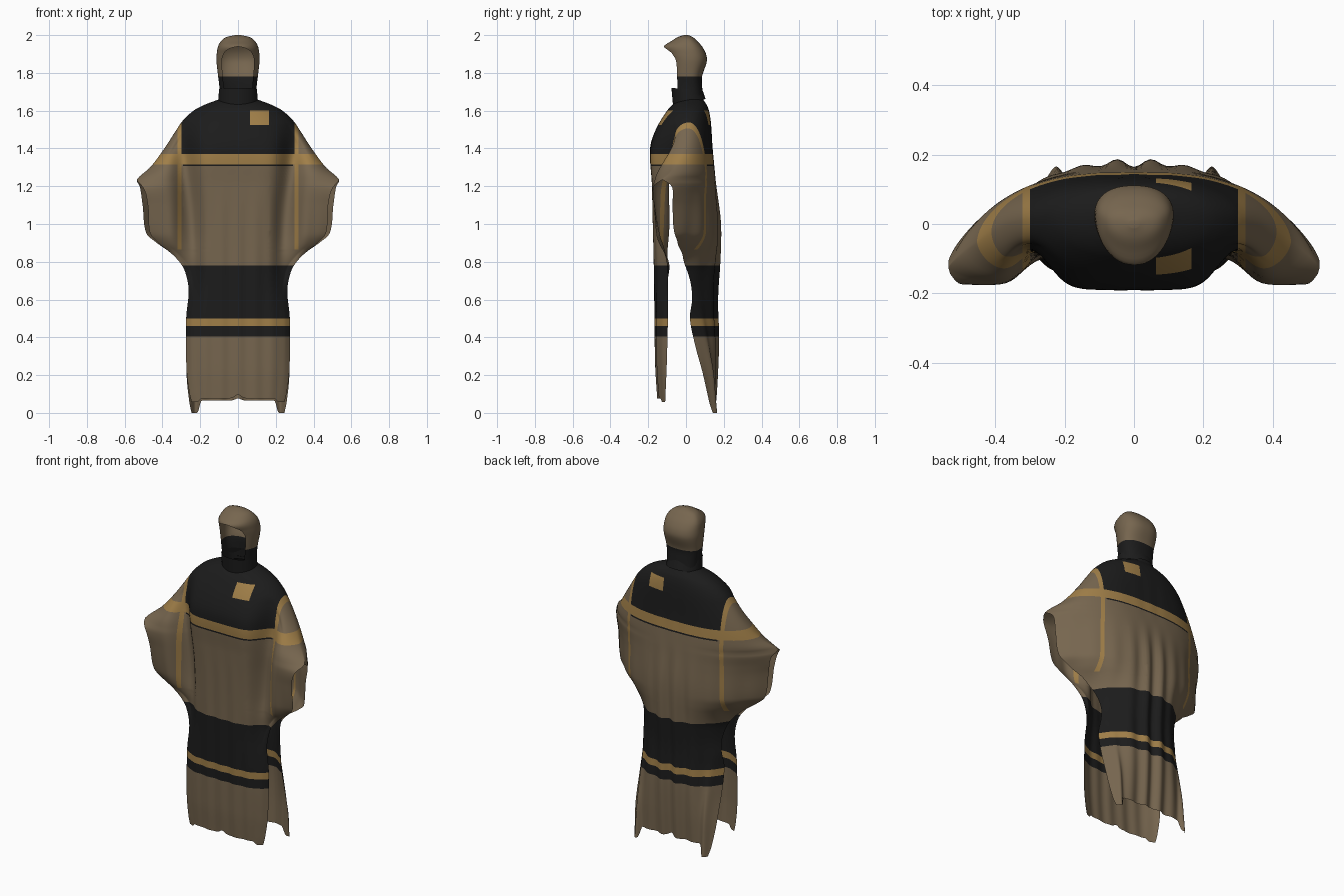
import bpy, bmesh, math

if "Cube" in bpy.data.objects:
    bpy.data.objects.remove(bpy.data.objects["Cube"])


def curve(*keys):
    """Smooth function through (z, value) keys given in rising z."""
    n = len(keys)

    def slope(i):
        a, b = keys[max(i - 1, 0)], keys[min(i + 1, n - 1)]
        return (b[1] - a[1]) / (b[0] - a[0])

    def f(z):
        z = min(max(z, keys[0][0]), keys[-1][0])
        i = max(k for k in range(n - 1) if keys[k][0] <= z)
        (z0, v0), (z1, v1) = keys[i], keys[i + 1]
        h = z1 - z0
        t = (z - z0) / h
        return (v0 * (1 + 2 * t) * (1 - t) ** 2 + h * slope(i) * t * (1 - t) ** 2
                + v1 * t * t * (3 - 2 * t) + h * slope(i + 1) * t * t * (t - 1))
    return f


def bump(x, centre, size):
    return math.exp(-((x - centre) / size) ** 2)


def material(name, rgb):
    m = bpy.data.materials.new(name)
    m.diffuse_color = (*rgb, 1)
    m.use_nodes = True
    m.node_tree.nodes["Principled BSDF"].inputs["Base Color"].default_value = m.diffuse_color
    return m


BROWN, BLACK, GOLD = 0, 1, 2
mats = [material("brown_cloth", (0.182, 0.132, 0.078)),
        material("black_cloth", (0.0115, 0.0115, 0.0115)),
        material("gold_trim", (0.35, 0.21, 0.065))]


def add_grid(bm, rows):
    vs = [[bm.verts.new(p) for p in r] for r in rows]
    for a, b in zip(vs, vs[1:]):
        for i in range(len(a) - 1):
            bm.faces.new((a[i], a[i + 1], b[i + 1], b[i]))


def finish(bm, name, zcuts, xcuts, rule):
    """Weld, cut along colour borders, colour faces by rule, shade smooth."""
    bmesh.ops.remove_doubles(bm, verts=bm.verts, dist=0.0004)
    for axis, cuts in ((2, zcuts), (0, xcuts)):
        for c in cuts:
            co, no = [0, 0, 0], [0, 0, 0]
            co[axis], no[axis] = c, 1
            bmesh.ops.bisect_plane(bm, geom=bm.verts[:] + bm.edges[:] + bm.faces[:],
                                   dist=1e-5, plane_co=co, plane_no=no)
    for f in bm.faces:
        f.material_index = rule(f.calc_center_median())
        f.smooth = True
    me = bpy.data.meshes.new(name)
    bm.to_mesh(me)
    bm.free()
    for m in mats:
        me.materials.append(m)
    ob = bpy.data.objects.new(name, me)
    bpy.context.collection.objects.link(ob)


# Robe: half width, centre depth and side-edge depth against height
width = curve((0, .246), (.06, .258), (.2, .272), (.5, .273), (.65, .26), (.75, .28), (.8, .31),
              (.85, .36), (.9, .43), (.95, .485), (1.1, .505), (1.2, .52), (1.235, .535),
              (1.3, .465), (1.4, .39), (1.5, .325), (1.55, .29), (1.6, .235), (1.63, .18), (1.66, .1))
front_narrow = curve((0, 1), (.85, 1), (.95, .96), (1.15, .95), (1.235, 1))
front_y = curve((0, -.15), (.2, -.16), (.8, -.168), (1.2, -.18), (1.4, -.19), (1.5, -.16),
                (1.6, -.1), (1.64, -.06), (1.66, -.02))
back_y = curve((0, .15), (.2, .16), (.4, .165), (.6, .16), (.8, .172), (1, .176), (1.2, .16),
               (1.4, .14), (1.55, .13), (1.62, .115), (1.66, .09))
ridge_y = curve((1.235, -.125), (1.3, -.06), (1.4, -.01), (1.5, .01), (1.66, .03))
front_edge = curve((0, -.11), (.3, -.1), (.7, -.095), (.85, -.11), (.95, -.14), (1.1, -.165),
                   (1.2, -.17), (1.235, -.125))
back_edge = curve((0, .13), (.2, .09), (.35, .05), (.5, .02), (.6, .03), (.7, .02), (.85, -.025),
                  (.95, -.06), (1.1, -.07), (1.2, -.075), (1.235, -.125))
roundness = curve((0, 1), (1.15, 1), (1.3, .6), (1.66, .5))
front_pow = curve((0, 4), (1.2, 4), (1.4, 3), (1.66, 2.2))
back_pow = curve((0, 4), (.6, 3), (1, 2.6), (1.4, 2.7), (1.66, 2.2))
armpit = curve((0, 0), (.6, 0), (.8, .045), (.95, .08), (1.2, .09), (1.35, .085), (1.5, .025),
               (1.56, 0), (1.66, 0))
armpit_x = curve((.6, .235), (.8, .245), (1.1, .26), (1.35, .285), (1.66, .285))
folds = curve((0, 1), (.7, 1), (1, .9), (1.25, 0), (1.66, 0))


def sheet(front):
    heights = ([1.66 - .004 * i for i in range(20)]
               + [1.58 - .015 * i for i in range(23)]
               + [1.235 - .0125 * i for i in range(99)] + [0])
    rows = []
    for z in heights:
        row = []
        w = width(z) * (front_narrow(z) if front else 1)
        for i in range(97):
            s = math.sin(math.pi / 2 * (i - 48) / 48)
            x = s * w
            edge = ridge_y(z) if z >= 1.235 else (front_edge if front else back_edge)(z)
            mid = (front_y if front else back_y)(z)
            p = (front_pow if front else back_pow)(z)
            fade = max(0, 1 - abs(s) ** p)
            y = edge + (mid - edge) * fade ** roundness(z)
            corner = min(1, max(0, (abs(s) - .78) / .1))
            corner *= corner * (3 - 2 * corner)
            if front:
                y += armpit(z) * bump(abs(x), armpit_x(z), .065) * min(1, fade * 3)
                y -= .003 * folds(z) * fade * math.cos(x * 70)
                hem = .057 + .02 * (1 - corner) + .02 * bump(x, 0, .02)
            else:
                y -= .013 * folds(z) * math.cos(x * 62) * (.2 + .8 * bump(x, 0, .11))
                y += .03 * max(0, 1 - z / .6) * bump(abs(x), .225, .02)
                hem = .065 * (1 - corner) + .012 * bump(x, 0, .02)
            row.append((x, y, z + hem * max(0, 1 - z / .38)))
        rows.append(row)
    return rows


def robe_colour(c):
    x, z = abs(c.x), c.z
    if z < .78:
        if .46 < z < .50:
            return GOLD
        return BLACK if z > .405 else BROWN
    if 1.315 < z < 1.37 or (.3 < x < .321 and z > .865):
        return GOLD
    if z < 1.315:
        return BLACK if z > 1.306 and x < .29 else BROWN
    if .063 < c.x < .165 and 1.525 < z < 1.6:
        return GOLD
    return BLACK if x < .31 else BROWN


bm = bmesh.new()
add_grid(bm, sheet(True))
add_grid(bm, [r[::-1] for r in sheet(False)])
finish(bm, "robe", (.405, .46, .5, .78, .865, 1.306, 1.315, 1.37, 1.525, 1.6),
       (-.321, -.3, -.29, .063, .165, .29, .3, .321), robe_colour)

# Hood: rings open at the face, closing above the brow
hood_rx = curve((1.64, .095), (1.72, .098), (1.78, .105), (1.86, .114), (1.9, .113), (1.94, .106),
                (1.97, .088), (1.99, .06), (2, .015))
hood_front = curve((1.64, -.08), (1.78, -.085), (1.86, -.09), (1.9, -.105), (1.94, -.118),
                   (1.97, -.075), (1.99, -.042), (2, -.012))
hood_back = curve((1.64, .095), (1.72, .086), (1.78, .085), (1.86, .11), (1.9, .106), (1.94, .085),
                  (1.97, .058), (1.99, .035), (2, .012))
hood_mid = curve((1.64, .02), (1.94, .02), (2, 0))
reach = curve((1.64, .72), (1.86, .73), (1.9, .765), (1.92, .82), (1.933, .9), (1.94, 1),
              (1.95, 1), (2, 1))

rows = []
for i in range(61):
    z = 1.64 + .3 * i / 48 if i <= 48 else 1.94 + .06 * math.sin(math.pi / 2 * (i - 48) / 12)
    m, row = hood_mid(z), []
    for j in range(49):
        a = math.pi * min(1, reach(z)) * (j - 24) / 24
        c, s = math.cos(a), math.sin(a)
        if c > 0:
            c, s = c ** .85, math.copysign(abs(s) ** .85, s)
        end = hood_back(z) if c > 0 else hood_front(z)
        row.append((-hood_rx(z) * s, m + abs(end - m) * c, z))
    rows.append(row)
bm = bmesh.new()
add_grid(bm, rows)
bm.verts.ensure_lookup_table()
bm.faces.new(bm.verts[-49:-1])
finish(bm, "hood", (1.78,), (), lambda c: BROWN if c.z > 1.78 else BLACK)

# Collar: short tube, low at the front and tucked against the hood behind
rows = []
for k in range(7):
    t, row = k / 6, []
    for j in range(49):
        a = 2 * math.pi * j / 48
        c = math.cos(a)
        low, high = 1.64 + .022 * c, 1.715 - .005 * c
        row.append(((.104 - .003 * t) * math.sin(a),
                    .018 - .013 * t + (.086 - .004 * t) * c,
                    low + (high - low) * t))
    rows.append(row)
bm = bmesh.new()
add_grid(bm, rows)
finish(bm, "collar", (), (), lambda c: BLACK)
